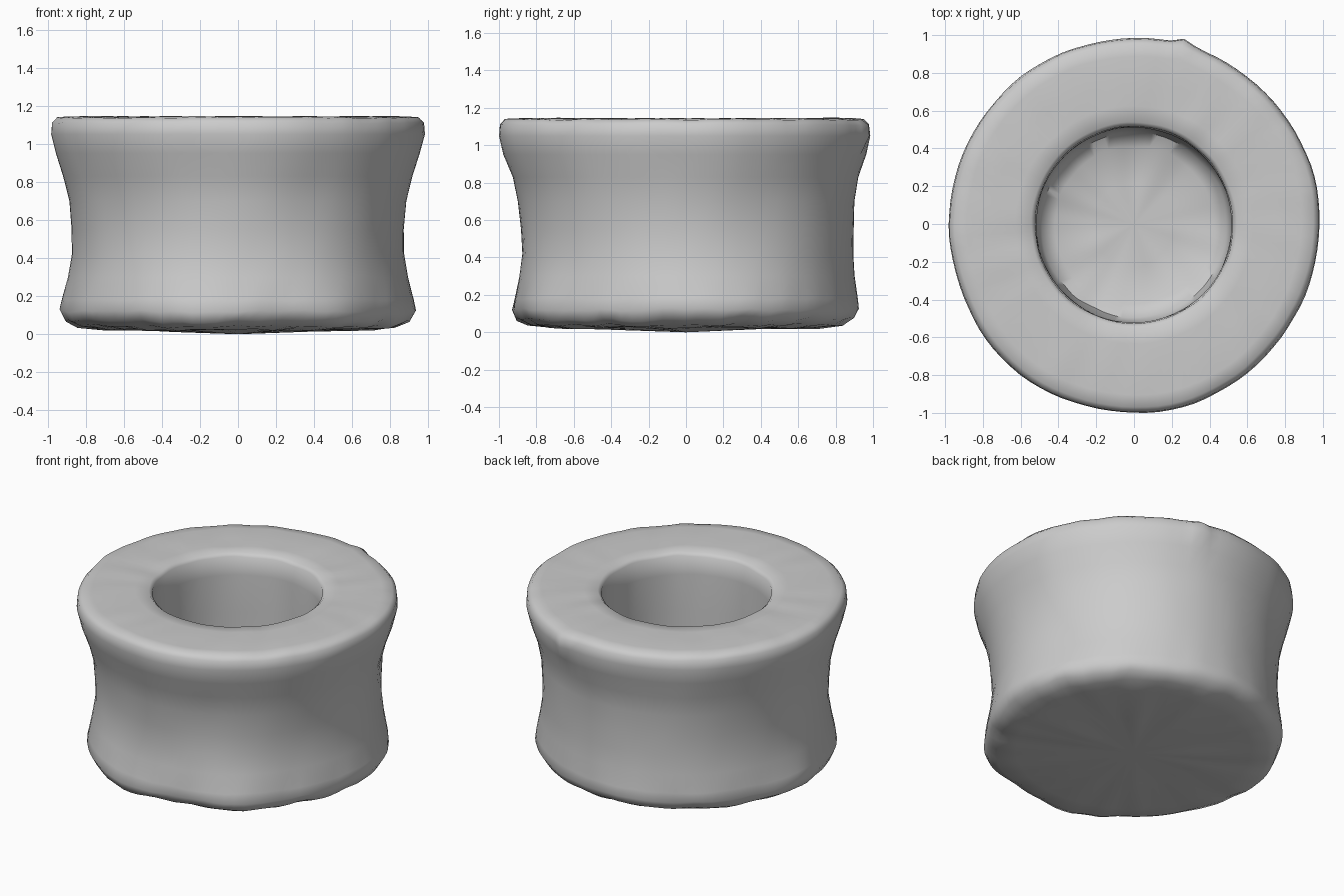
import bpy
import bmesh
from math import sin, cos, pi, radians, exp, atan2
from mathutils import Vector, noise

if "Cube" in bpy.data.objects:
    bpy.data.objects.remove(bpy.data.objects["Cube"], do_unlink=True)

clay = bpy.data.materials.new("grey clay")
clay.use_nodes = True
GREY = (0.6, 0.6, 0.6, 1)
clay.diffuse_color = GREY
clay.node_tree.nodes["Principled BSDF"].inputs["Base Color"].default_value = GREY

# Profile (radius, height): underside, waisted wall, flat rim, bore, floor
PROFILE = [
    (0.4, 0.02), (0.72, 0.025), (0.84, 0.04), (0.9, 0.07), (0.925, 0.12),
    (0.915, 0.18), (0.89, 0.3), (0.872, 0.42), (0.875, 0.55), (0.89, 0.7),
    (0.92, 0.83), (0.955, 0.95), (0.978, 1.05), (0.972, 1.11), (0.945, 1.137),
    (0.88, 1.143), (0.75, 1.143), (0.63, 1.143), (0.545, 1.14), (0.523, 1.12),
    (0.517, 1.0), (0.517, 0.75), (0.517, 0.5), (0.515, 0.25), (0.49, 0.13),
    (0.42, 0.09), (0.22, 0.08),
]
SEGMENTS = 96
BUMP_ANGLE = atan2(1.0, 0.28)


def wobble(co):
    """Hand-shaped unevenness, strongest around the foot."""
    foot = exp(-((co.z - 0.08) / 0.1) ** 2)
    n = noise.noise(co * 2.2)
    fine = noise.noise(co * 7 + Vector((5, 2, 8)))
    return n * (0.012 + 0.02 * foot), fine * (0.006 + 0.01 * foot)


def shaped_point(r, z, a):
    base = Vector((r * cos(a), r * sin(a), z))
    broad, fine = wobble(base)
    if r > 0.8:
        # Back wall is straighter than the front
        waist = exp(-((z - 0.5) / 0.25) ** 2)
        r += 0.03 * waist * max(0, sin(a)) ** 2 + broad + fine * 0.5
        # Front and back stand slightly wider at the rim
        if z > 0.9:
            r += 0.015 * sin(a) ** 2
            r += 0.035 * exp(-((a - BUMP_ANGLE) / 0.05) ** 2) * exp(-((z - 1.08) / 0.07) ** 2)
    else:
        r += fine * 0.7
    z += fine * 1.2 if z > 1.1 or z < 0.2 else 0
    return Vector((r * cos(a), r * sin(a) - 0.005, max(z, 0)))


bm = bmesh.new()
rings = []
for r, z in PROFILE:
    rings.append([bm.verts.new(shaped_point(r, z, 2 * pi * i / SEGMENTS))
                  for i in range(SEGMENTS)])
for low, high in zip(rings, rings[1:]):
    for i in range(SEGMENTS):
        j = (i + 1) % SEGMENTS
        bm.faces.new((low[i], low[j], high[j], high[i]))

# Close the underside and the floor of the bore
for ring, height in ((rings[0], 0.0), (rings[-1], 0.08)):
    centre = bm.verts.new((0, 0, height))
    for i in range(SEGMENTS):
        bm.faces.new((ring[i], ring[(i + 1) % SEGMENTS], centre))
bmesh.ops.recalc_face_normals(bm, faces=bm.faces)

mesh = bpy.data.meshes.new("waisted_pot")
bm.to_mesh(mesh)
bm.free()
mesh.materials.append(clay)
pot = bpy.data.objects.new("waisted_pot", mesh)
bpy.context.collection.objects.link(pot)

bpy.ops.object.select_all(action='DESELECT')
pot.select_set(True)
bpy.context.view_layer.objects.active = pot
bpy.ops.object.shade_smooth_by_angle(angle=radians(50))
